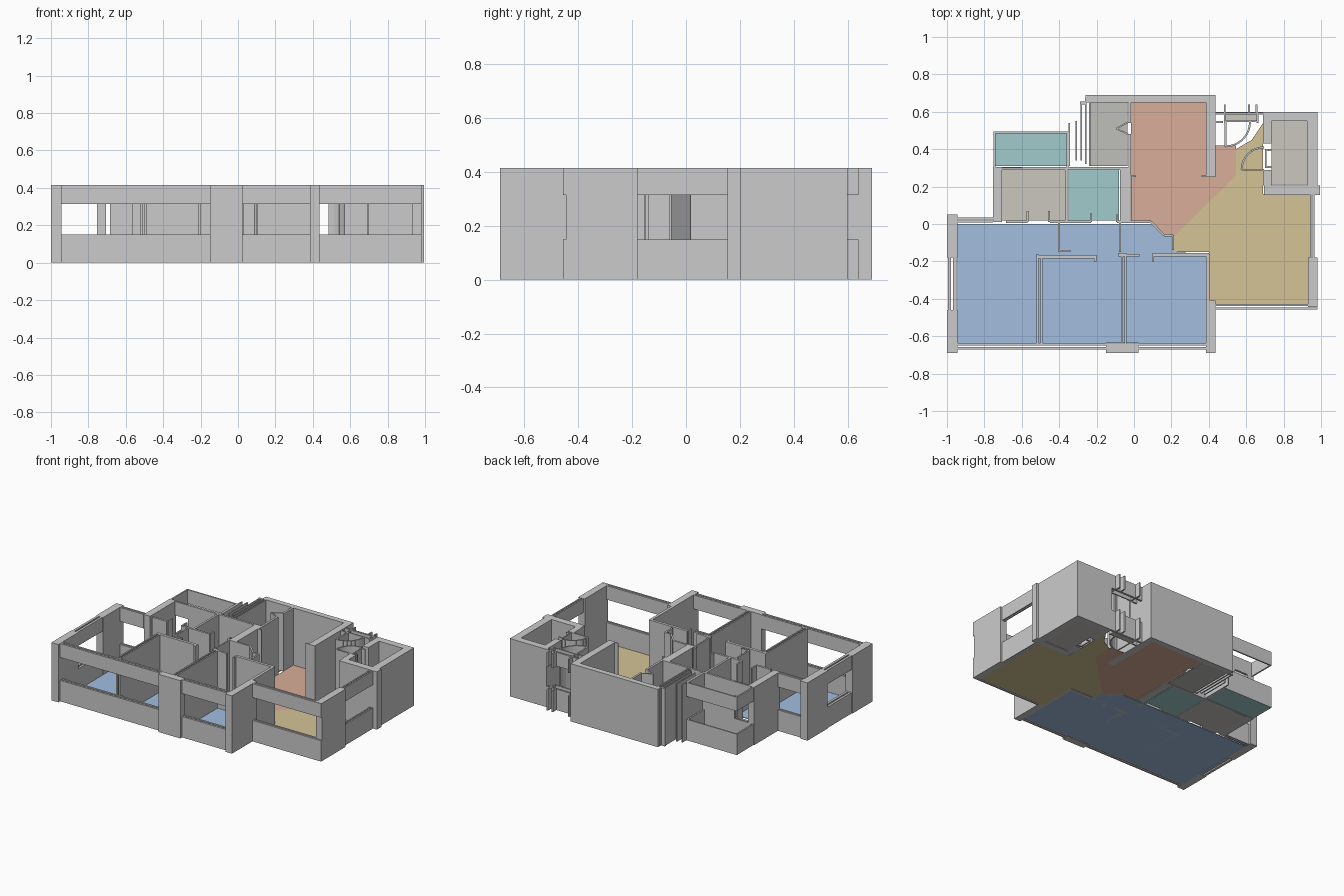
import bpy, bmesh, math

H, SILL, HEAD = 0.415, 0.15, 0.315   # wall height, window sill and window head


def prism(bm, pts, z0, z1):
    """Extrude a flat outline between two heights."""
    lo = [bm.verts.new((x, y, z0)) for x, y in pts]
    hi = [bm.verts.new((x, y, z1)) for x, y in pts]
    bm.faces.new(lo)
    bm.faces.new(hi)
    for i in range(len(pts)):
        j = (i + 1) % len(pts)
        bm.faces.new((lo[i], lo[j], hi[j], hi[i]))


def rect(x0, x1, y0, y1):
    return [(x0, y0), (x1, y0), (x1, y1), (x0, y1)]


def finish(name, bm, color=None):
    bmesh.ops.recalc_face_normals(bm, faces=bm.faces)
    me = bpy.data.meshes.new(name)
    bm.to_mesh(me)
    bm.free()
    ob = bpy.data.objects.new(name, me)
    bpy.context.collection.objects.link(ob)
    if color:
        m = bpy.data.materials.new(name + "_colour")
        m.diffuse_color = (*color, 1)
        me.materials.append(m)


def walls(name, boxes, spans=((0, H),)):
    bm = bmesh.new()
    for b in boxes:
        for z0, z1 in spans:
            prism(bm, rect(*b), z0, z1)
    finish(name, bm)


def windows(name, boxes):
    """Sill and lintel bands, each built as two thin leaves with a cavity."""
    leaves = []
    for x0, x1, y0, y1 in boxes:
        t = 0.38
        if x1 - x0 > y1 - y0:
            d = (y1 - y0) * t
            leaves += [(x0, x1, y0, y0 + d), (x0, x1, y1 - d, y1)]
        else:
            d = (x1 - x0) * t
            leaves += [(x0, x0 + d, y0, y1), (x1 - d, x1, y0, y1)]
    walls(name, leaves, ((0, SILL), (HEAD, H)))


def strips(name, path, t=0.012, z1=H):
    """Thin wall following a path of points."""
    bm = bmesh.new()
    for (ax, ay), (bx, by) in zip(path, path[1:]):
        l = math.hypot(bx - ax, by - ay)
        nx, ny = -(by - ay) / l * t / 2, (bx - ax) / l * t / 2
        prism(bm, [(ax + nx, ay + ny), (bx + nx, by + ny),
                   (bx - nx, by - ny), (ax - nx, ay - ny)], 0, z1)
    finish(name, bm)


def arc(cx, cy, r, a0, a1, n=8):
    return [(cx + r * math.cos(math.radians(a0 + (a1 - a0) * i / n)),
             cy + r * math.sin(math.radians(a0 + (a1 - a0) * i / n))) for i in range(n + 1)]


# Room floors
BLUE, TEAL, GREY = (0.36, 0.51, 0.74), (0.36, 0.60, 0.60), (0.60, 0.57, 0.53)
floors = {
    "bedroom_floor": (BLUE, [(-.945, 0), (.09, 0), (.16, -.06), (.21, -.07), (.21, -.15),
                             (.39, -.16), (.39, -.635), (-.945, -.635)]),
    "dining_floor": ((0.69, 0.42, 0.32), [(-.015, .65), (.385, .65), (.385, .25), (.435, .25),
                     (.435, .42), (.545, .42), (.545, .26), (.21, -.07), (.16, -.06),
                     (.09, .01), (-.015, .01)]),
    "living_floor": ((0.66, 0.55, 0.30), [(.21, -.07), (.545, .26), (.545, .40), (.63, .45),
                     (.69, .54), (.69, .16), (.94, .16), (.94, -.43), (.4, -.43),
                     (.4, -.15), (.21, -.15)]),
    "balcony_floor": (TEAL, rect(-.74, -.36, .31, .49)),
    "bathroom_floor": (TEAL, rect(-.35, -.08, .02, .29)),
    "washroom_floor": (GREY, rect(-.705, -.37, .02, .29)),
    "kitchen_floor": ((0.52, 0.53, 0.49), rect(-.235, -.035, .31, .65)),
    "utility_floor": (GREY, rect(.735, .925, .21, .55)),
    "entry_floor": (GREY, rect(.49, .66, .55, .59)),
}
for name, (col, pts) in floors.items():
    bm = bmesh.new()
    prism(bm, pts, 0, 0.004)
    finish(name, bm, col)

# Thick structural walls and piers
walls("structural_wall", [
    (-1, -.945, -.69, -.46), (-1, -.945, -.18, .05), (-.15, .025, -.69, -.64),
    (.385, .435, -.69, -.41), (.93, .98, -.445, -.18), (.695, .995, .155, .205),
    (.925, .98, .205, .6), (.69, .925, .55, .6), (.69, .735, .205, .29),
    (.69, .735, .43, .55), (.385, .435, .25, .65), (-.26, .435, .65, .69),
    (-.755, -.705, .01, .305), (-.075, -.02, .01, .305)])

# Thin interior partitions
walls("partition", [
    (-.60, -.075, .29, .305), (-.37, -.355, .02, .29), (-.685, -.57, .005, .02),
    (-.45, -.23, .005, .02), (-.09, .09, .005, .018),
    (-.575, -.565, .01, .07), (-.46, -.45, .01, .07), (-.235, -.225, .01, .055),
    (-.095, -.085, .01, .05),
    (-.52, -.51, -.64, -.16), (-.50, -.49, -.64, -.18), (-.52, -.21, -.185, -.165),
    (-.215, -.2, -.2, -.165), (-.07, -.06, -.64, -.165), (-.05, -.04, -.64, -.165),
    (-.085, -.04, -.175, -.155), (-.04, .03, -.175, -.16), (.10, .40, -.175, -.155),
    (.095, .108, -.2, -.165), (.385, .405, -.41, -.16),
    (-.405, -.395, -.14, .005), (-.405, -.34, -.15, -.138), (-.08, -.07, -.15, .005),
    (-.03, -.015, .54, .65), (-.03, -.015, .25, .48), (-.02, .01, .25, .26),
    (.36, .385, .25, .26)])

# Window walls: front, sides, back and balcony
windows("front_window_wall", [(-.945, -.15, -.67, -.635), (.025, .385, -.67, -.635),
                              (.435, .98, -.457, -.428)])
windows("left_window_wall", [(-.995, -.95, -.46, -.18)])
windows("right_window_wall", [(.94, .965, -.18, .155)])
windows("back_window_wall", [(-.945, -.755, .008, .035), (-.705, -.60, .29, .305)])
windows("entry_window_wall", [(.435, .69, .585, .6)])
walls("balcony_parapet", [(-.75, -.74, .305, .495), (-.74, -.36, .485, .495),
                          (-.36, -.35, .305, .495)], ((0, SILL), (HEAD, H)))

# Kitchen duct strips
walls("duct_strip", [(-.35, -.342, .31, .54), (-.314, -.306, .34, .55),
                     (-.286, -.278, .34, .65), (-.262, -.254, .32, .67),
                     (-.24, -.232, .31, .65), (-.29, -.255, .64, .655)])

# Window reveals beside the entry
walls("entry_reveal", [(.48, .49, .6, .64), (.61, .62, .6, .64), (.65, .66, .6, .64),
                       (.49, .65, .545, .553), (.655, .665, .54, .6), (.482, .49, .54, .6),
                       (.435, .475, .54, .55)], ((0, SILL), (HEAD, H)))

# Angled corridor end, folding door and swinging doors
strips("corridor_end", [(.09, .012), (.16, -.06), (.208, -.06), (.208, -.14)])
strips("folding_door", [(-.03, .545), (-.095, .51), (-.03, .48)], 0.008)
strips("entry_door", [(.49, .545)] + arc(.49, .545, .13, -90, 0), 0.01)
strips("utility_door", [(.695, .29)] + arc(.695, .29, .12, 180, 90), 0.01)
walls("utility_jamb", [(.70, .735, .30, .31), (.70, .735, .39, .40), (.70, .708, .31, .39)])
